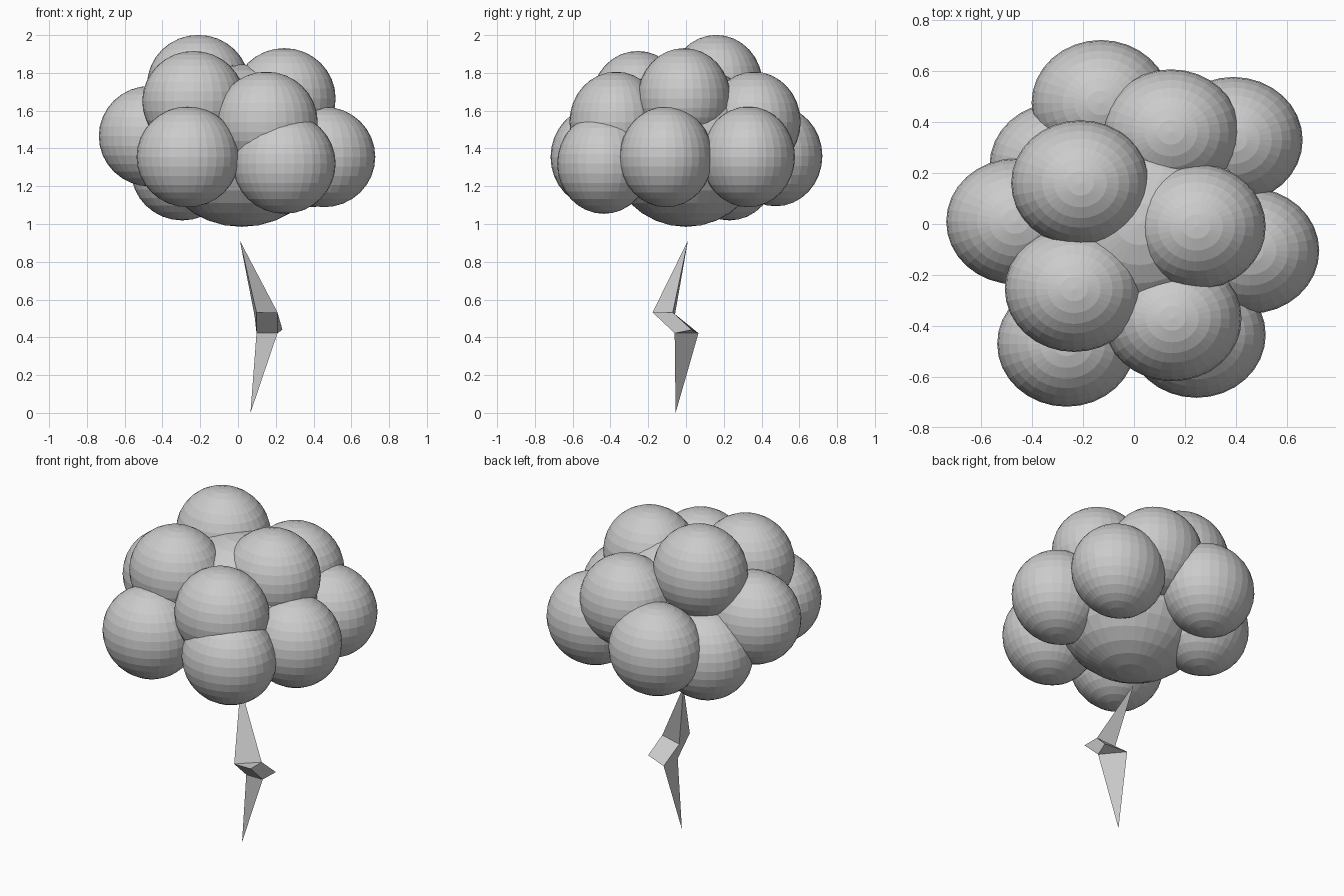
import bpy
import bmesh

if "Cube" in bpy.data.objects:
    bpy.data.objects.remove(bpy.data.objects["Cube"])

# Cloud puffs: slightly flattened UV spheres (x, y, z centres)
PUFFS = [
    (-0.21, 0.16, 1.735), (0.245, -0.01, 1.665), (-0.235, -0.255, 1.65),
    (0.145, 0.36, 1.54), (0.15, -0.37, 1.54), (-0.465, 0.01, 1.465),
    (-0.13, 0.475, 1.36), (0.39, 0.33, 1.355), (0.455, -0.105, 1.355),
    (-0.295, 0.23, 1.285), (-0.265, -0.47, 1.355), (0.245, -0.435, 1.32),
]


def puff(name, centre, size):
    bpy.ops.mesh.primitive_uv_sphere_add(segments=32, ring_count=16, radius=1, location=centre)
    ob = bpy.context.object
    ob.name = name
    ob.scale = size


for i, c in enumerate(PUFFS):
    puff(f"cloud_puff_{i + 1}", c, (0.272, 0.247, 0.266))

# Large core puff, seen from below
puff("cloud_core", (0.02, 0, 1.415), (0.46, 0.42, 0.43))

# Lightning bolt: sheared block with a long three-sided spike at each end
bm = bmesh.new()
tip, a1, a2, c2, c1, b1, b2, d2, d1, foot = [bm.verts.new(p) for p in (
    (0.01, 0.01, 0.912),
    (0.098, -0.177, 0.532), (0.209, -0.177, 0.532), (0.209, -0.07, 0.532), (0.088, -0.06, 0.512),
    (0.098, -0.06, 0.422), (0.209, -0.06, 0.422), (0.235, 0.03, 0.44), (0.105, 0.066, 0.422),
    (0.066, -0.055, 0.0))]
for face in (
    (tip, a1, c2), (tip, c2, c1), (tip, c1, a1), (a1, a2, c2),        # upper spike and ledge
    (a1, b1, b2, a2), (a2, b2, d2, c2), (c2, d2, d1, c1), (c1, d1, b1, a1),  # middle block
    (foot, b2, b1), (foot, d1, b2), (foot, b1, d1), (b2, d1, d2),     # lower spike and ledge
):
    bm.faces.new(face)
bmesh.ops.recalc_face_normals(bm, faces=bm.faces)
mesh = bpy.data.meshes.new("lightning_bolt")
bm.to_mesh(mesh)
bm.free()
bpy.context.collection.objects.link(bpy.data.objects.new("lightning_bolt", mesh))
